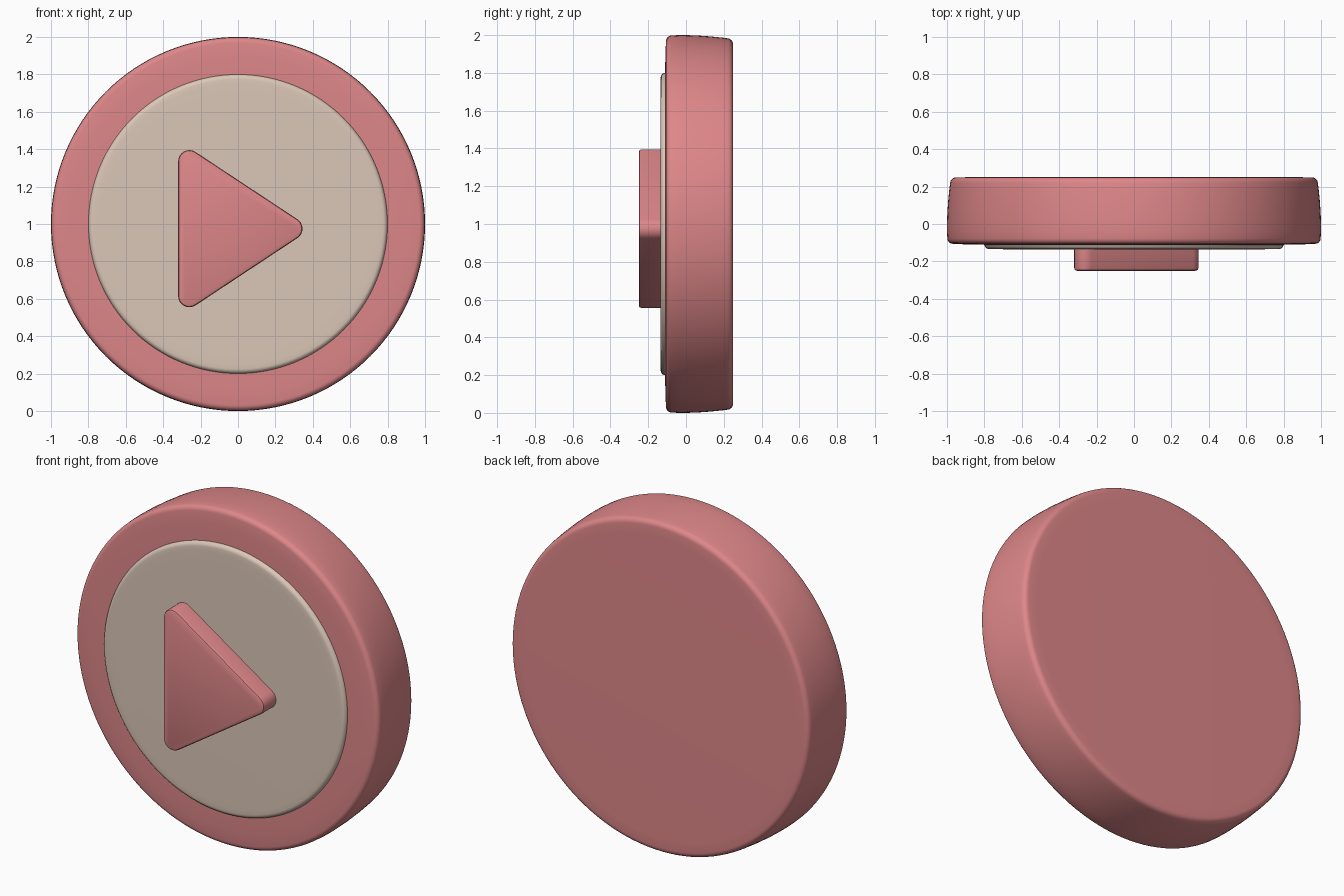
import bpy, bmesh, math

if "Cube" in bpy.data.objects:
    bpy.data.objects.remove(bpy.data.objects["Cube"])

CZ = 1.0  # height of the button axis


def material(name, rgb):
    m = bpy.data.materials.new(name)
    m.diffuse_color = (*rgb, 1)
    m.use_nodes = True
    m.node_tree.nodes["Principled BSDF"].inputs["Base Color"].default_value = m.diffuse_color
    return m


RED = material("coral red", (0.73, 0.242, 0.25))
CREAM = material("warm beige", (0.708, 0.571, 0.479))


def finish(name, bm, mat, angle=40):
    bmesh.ops.recalc_face_normals(bm, faces=bm.faces)
    me = bpy.data.meshes.new(name)
    bm.to_mesh(me)
    bm.free()
    me.materials.append(mat)
    ob = bpy.data.objects.new(name, me)
    bpy.context.collection.objects.link(ob)
    bpy.ops.object.select_all(action='DESELECT')
    ob.select_set(True)
    bpy.context.view_layer.objects.active = ob
    bpy.ops.object.shade_smooth_by_angle(angle=math.radians(angle))
    return ob


def arc(cx, cy, r, a0, a1, n=5):
    return [(cx + r * math.cos(math.radians(a0 + (a1 - a0) * i / n)),
             cy + r * math.sin(math.radians(a0 + (a1 - a0) * i / n)))
            for i in range(n + 1)]


def lathe(name, profile, mat, seg=128):
    """Spin a (radius, y) profile about the y axis; both ends are capped."""
    bm = bmesh.new()
    rings = []
    for r, y in profile:
        rings.append([bm.verts.new((r * math.cos(2 * math.pi * i / seg), y,
                                    CZ + r * math.sin(2 * math.pi * i / seg)))
                      for i in range(seg)])
    for a, b in zip(rings, rings[1:]):
        for i in range(seg):
            j = (i + 1) % seg
            bm.faces.new((a[i], a[j], b[j], b[i]))
    bm.faces.new(rings[0])
    bm.faces.new(rings[-1])
    return finish(name, bm, mat)


# Round body: softly barrelled rim with rounded front and back edges
body = [(0.80, -0.111), (0.90, -0.109)]
body += arc(0.968, -0.076, 0.03, -88, -5)
body += [(1.0, -0.04), (1.0, 0.0), (0.998, 0.06), (0.993, 0.13), (0.987, 0.19)]
body += arc(0.952, 0.218, 0.031, 5, 90)
body += [(0.90, 0.25)]
lathe("button_body", body, RED)

# Raised face plate with a soft edge
plate = [(0.70, -0.135), (0.75, -0.1345)] + arc(0.775, -0.109, 0.025, -90, 0) + [(0.80, -0.10)]
lathe("face_plate", plate, CREAM)

# Play triangle: rounded corners, extruded, with a small front bevel
R = 0.06
corners = [(-0.26, 1.335), (-0.26, 0.615), (0.285, 0.975)]
tilt = math.degrees(math.atan2(0.545, 0.36))  # outward direction of sloped sides
spans = [(tilt, 180), (180, 360 - tilt), (-tilt, tilt)]


def outline(r):
    return [p for (x, z), (a, b) in zip(corners, spans) for p in arc(x, z, r, a, b, 8)]


bm = bmesh.new()
loops = []
for r, y in [(R, -0.12), (R, -0.235), (R - 0.004, -0.2455), (R - 0.015, -0.25)]:
    loops.append([bm.verts.new((x, y, z)) for x, z in outline(r)])
for a, b in zip(loops, loops[1:]):
    for i in range(len(a)):
        j = (i + 1) % len(a)
        bm.faces.new((a[i], a[j], b[j], b[i]))
bm.faces.new(loops[0])
bm.faces.new(loops[-1])
finish("play_triangle", bm, RED)
